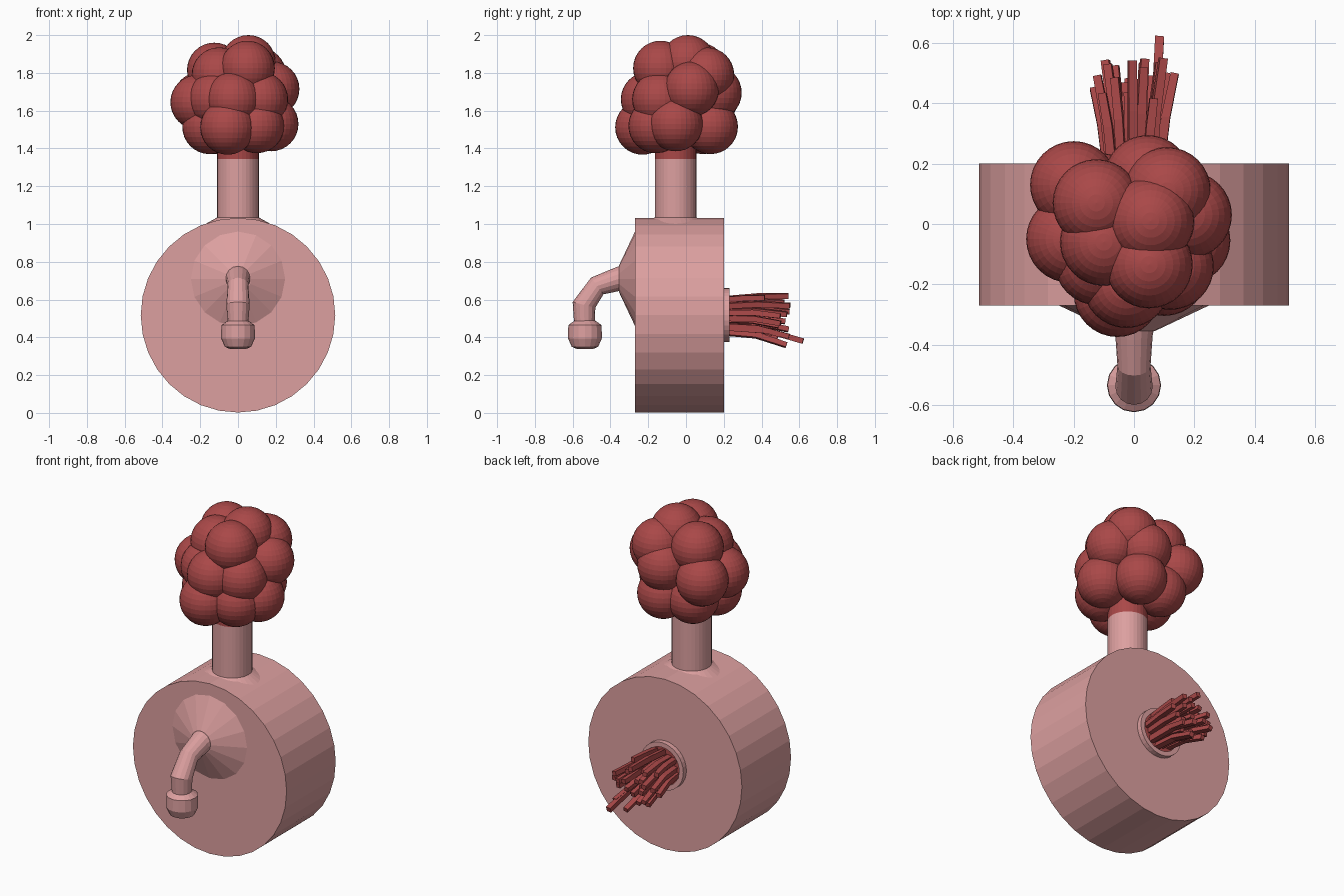
import bpy, bmesh, math, random
from mathutils import Vector

if "Cube" in bpy.data.objects:
    bpy.data.objects.remove(bpy.data.objects["Cube"])

random.seed(4)


def material(name, rgb):
    m = bpy.data.materials.new(name)
    m.diffuse_color = (*rgb, 1)
    m.use_nodes = True
    m.node_tree.nodes["Principled BSDF"].inputs["Base Color"].default_value = m.diffuse_color
    return m


PINK = material("dusty pink", (0.72, 0.35, 0.35))
RED = material("deep red", (0.40, 0.065, 0.065))


def finish(name, bm, mat):
    bmesh.ops.recalc_face_normals(bm, faces=bm.faces[:])
    me = bpy.data.meshes.new(name)
    bm.to_mesh(me)
    bm.free()
    me.materials.append(mat)
    ob = bpy.data.objects.new(name, me)
    bpy.context.collection.objects.link(ob)
    return ob


def loft(bm, rings, sides, turn=0.0, closed=False):
    """Skin circles given as (centre, axis, radius); cap the ends or close the loop."""
    loops = []
    for centre, axis, r in rings:
        n = Vector(axis).normalized()
        u = Vector((1, 0, 0))
        u = (u - n * u.dot(n)).normalized()
        w = n.cross(u)
        ang = [turn + 2 * math.pi * i / sides for i in range(sides)]
        loops.append([bm.verts.new(Vector(centre) + (u * math.cos(a) + w * math.sin(a)) * r)
                      for a in ang])
    pairs = list(zip(loops, loops[1:]))
    if closed:
        pairs.append((loops[-1], loops[0]))
    for a, b in pairs:
        for i in range(sides):
            j = (i + 1) % sides
            bm.faces.new((a[i], a[j], b[j], b[i]))
    if not closed:
        bm.faces.new(loops[0])
        bm.faces.new(loops[-1])


def part(name, rings, sides, mat, closed=False):
    bm = bmesh.new()
    loft(bm, rings, sides, closed=closed)
    return finish(name, bm, mat)


Y, Z = (0, 1, 0), (0, 0, 1)

# drum body lying along y
part("body", [((0, -0.27, 0.517), Y, 0.515), ((0, 0.20, 0.517), Y, 0.515)], 32, PINK)

# neck with flared foot and red collar
part("neck", [((0, -0.055, 0.99), Z, 0.19), ((0, -0.055, 1.035), Z, 0.11),
              ((0, -0.055, 1.345), Z, 0.11)], 32, PINK)
part("neck_collar", [((0, -0.055, 1.345), Z, 0.11), ((0, -0.055, 1.55), Z, 0.11)], 32, RED)

# cone, bent spout and knob on the front
part("spout_cone", [((0, -0.265, 0.71), Y, 0.25), ((0, -0.27, 0.71), Y, 0.25),
                    ((0, -0.355, 0.71), Y, 0.07)], 16, PINK)
part("spout", [((0, -0.34, 0.712), (0, -1, -0.1), 0.068),
               ((0, -0.37, 0.705), (0, -1, -0.25), 0.062),
               ((0, -0.47, 0.672), (0, -0.8, -0.6), 0.055),
               ((0, -0.54, 0.572), (0, -0.25, -1), 0.062),
               ((0, -0.538, 0.47), (0, 0, -1), 0.054)], 16, PINK)
part("spout_knob", [((0, -0.535, z), Z, r) for z, r in
                    ((0.488, 0.055), (0.465, 0.088), (0.395, 0.09), (0.35, 0.07), (0.337, 0.04))],
     16, PINK)

# ring and tuft at the back
part("tuft_ring", [((0, y, 0.517), Y, r) for y, r in
                   ((0.19, 0.143), (0.23, 0.143), (0.23, 0.115), (0.19, 0.115))],
     32, PINK, closed=True)
part("tuft_base", [((0, 0.19, 0.517), Y, 0.118), ((0, 0.222, 0.517), Y, 0.118)], 24, RED)
bm = bmesh.new()
for i in range(26):
    a = i * 2.39996
    r = 0.098 * math.sqrt((i + 0.5) / 26)
    dx, dz = math.cos(a) * r, math.sin(a) * r
    length = random.uniform(0.20, 0.35)
    s = length / 0.3
    start = Vector((dx, 0.21, 0.517 + dz))
    mid = start + Vector((dx * 0.2 * s, length * 0.5, dz * 0.15 * s))
    end = mid + Vector((dx * 0.35 * s, length * 0.5, dz * 0.3 * s - 0.022 * s))
    loft(bm, [(start, mid - start, 0.021), (mid, end - start, 0.021), (end, end - mid, 0.019)],
         4, turn=math.pi / 4 + random.uniform(-0.3, 0.3))
# the longest drooping strand
loft(bm, [((0.06, 0.21, 0.45), Y, 0.021), ((0.075, 0.43, 0.435), (0.1, 1, -0.2), 0.021),
          ((0.085, 0.62, 0.38), (0.1, 1, -0.3), 0.021)], 4, turn=math.pi / 4)
finish("tuft", bm, RED)

# clustered balls of the head
BALLS = [
    (0.055, 0.01, 1.855), (-0.125, 0.07, 1.815), (0.05, -0.135, 1.825), (0.11, 0.11, 1.79),
    (0.18, 0.03, 1.715), (0.045, 0.15, 1.695), (-0.20, 0.13, 1.66), (-0.213, -0.05, 1.645),
    (-0.12, -0.125, 1.66), (-0.025, -0.20, 1.66), (0.12, -0.14, 1.66), (-0.10, -0.06, 1.79),
    (0.175, -0.055, 1.53), (0.10, -0.16, 1.52), (-0.055, -0.23, 1.512), (-0.15, -0.07, 1.515),
    (-0.11, 0.09, 1.515), (0.06, 0.13, 1.515),
]
bm = bmesh.new()
for p in BALLS:
    new = bmesh.ops.create_uvsphere(bm, u_segments=32, v_segments=16, radius=0.145)["verts"]
    bmesh.ops.translate(bm, verts=new, vec=p)
finish("head_balls", bm, RED)
